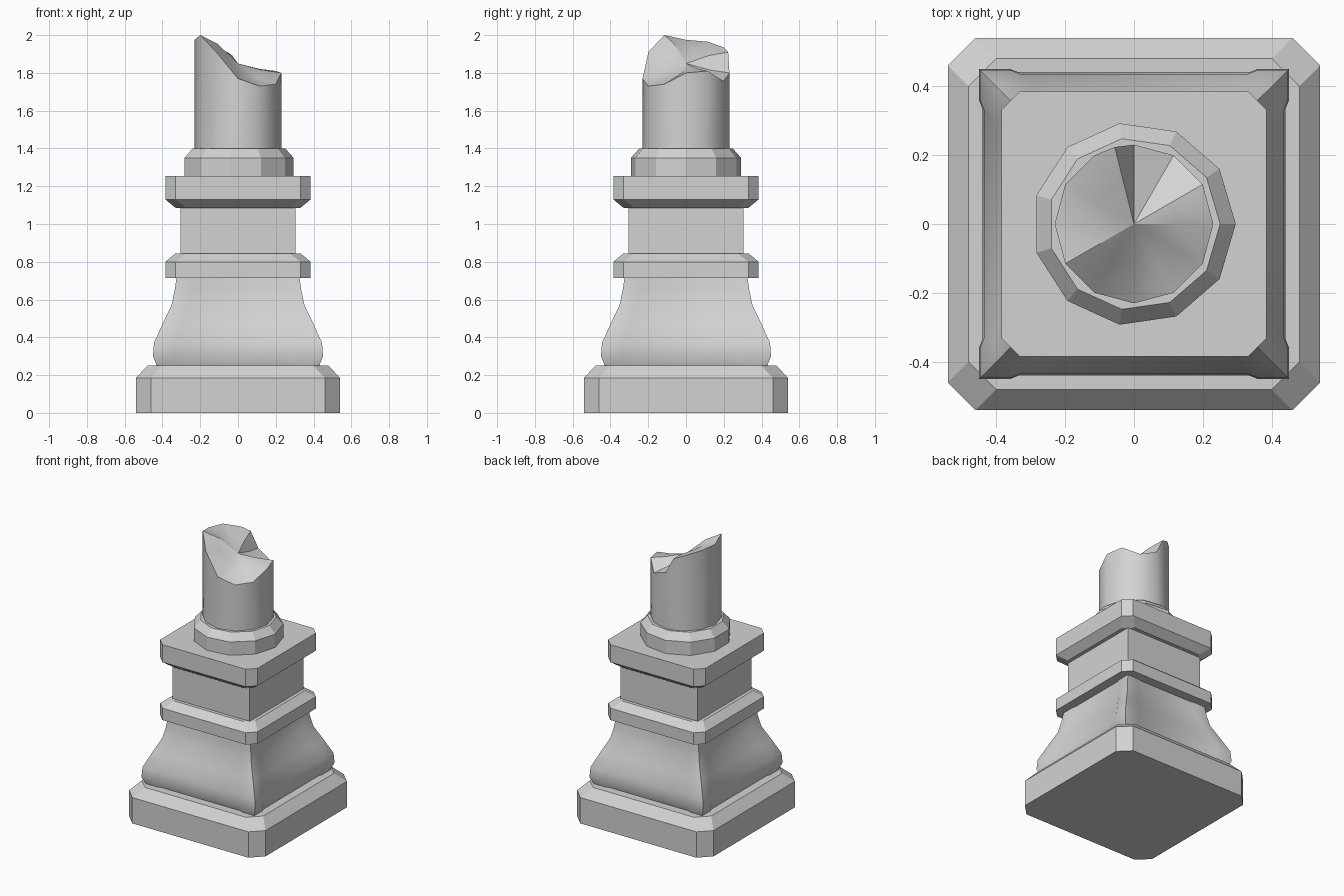
import bpy
import bmesh
from math import cos, sin, pi, radians

if "Cube" in bpy.data.objects:
    bpy.data.objects.remove(bpy.data.objects["Cube"], do_unlink=True)

GREY = (0.65, 0.65, 0.65, 1.0)
stone = bpy.data.materials.new("grey_stone")
stone.use_nodes = True
stone.diffuse_color = GREY
stone.node_tree.nodes["Principled BSDF"].inputs["Base Color"].default_value = GREY


def finish(name, bm, smooth=None):
    bmesh.ops.recalc_face_normals(bm, faces=bm.faces)
    mesh = bpy.data.meshes.new(name)
    bm.to_mesh(mesh)
    bm.free()
    mesh.materials.append(stone)
    obj = bpy.data.objects.new(name, mesh)
    bpy.context.collection.objects.link(obj)
    if smooth:
        bpy.ops.object.select_all(action="DESELECT")
        obj.select_set(True)
        bpy.context.view_layer.objects.active = obj
        bpy.ops.object.shade_smooth_by_angle(angle=radians(smooth))
    return obj


def bridge(bm, low, high):
    n = len(low)
    for i in range(n):
        j = (i + 1) % n
        bm.faces.new((low[i], low[j], high[j], high[i]))


def loft(name, sections, smooth=None):
    """Join closed rings of points, capped at both ends."""
    bm = bmesh.new()
    rings = [[bm.verts.new(p) for p in s] for s in sections]
    for low, high in zip(rings, rings[1:]):
        bridge(bm, low, high)
    bm.faces.new(rings[0][::-1])
    bm.faces.new(rings[-1])
    return finish(name, bm, smooth)


def turned(points, z):
    """Repeat one side's points around the four sides."""
    ring = []
    for k in range(4):
        c, s = (1, 0, -1, 0)[k], (0, 1, 0, -1)[k]
        ring += [(x * c - y * s, x * s + y * c, z) for x, y in points]
    return ring


def slab(half, cut, z):
    return turned([(cut - half, -half), (half - cut, -half)], z)


def polygon(radius, sides, z):
    return [(radius * cos(2 * pi * i / sides), radius * sin(2 * pi * i / sides), z)
            for i in range(sides)]


def flared(ridge, panel, z):
    """Square section with a raised sharp ridge on each corner."""
    a, b = ridge - 0.09, ridge - 0.115
    return turned([(-a, -ridge), (-b, -panel), (b, -panel), (a, -ridge), (ridge, -ridge)], z)


# Plinth with cut corners and a sloped upper edge
loft("plinth", [slab(0.54, 0.08, 0), slab(0.54, 0.08, 0.185), slab(0.48, 0.08, 0.25)])

# Flared body
body = [(0.43, 0.42, 0.25), (0.45, 0.44, 0.30), (0.445, 0.435, 0.37),
        (0.40, 0.39, 0.47), (0.352, 0.342, 0.57), (0.335, 0.326, 0.65), (0.325, 0.318, 0.72)]
loft("flared_body", [flared(*level) for level in body], 35)

# Mouldings and the square neck between them
loft("lower_moulding", [slab(0.385, 0.055, 0.715), slab(0.385, 0.055, 0.80),
                        slab(0.33, 0.055, 0.845)])
loft("square_neck", [turned([(0.305, -0.305)], z) for z in (0.84, 1.09)])
loft("upper_moulding", [slab(0.33, 0.055, 1.085), slab(0.385, 0.055, 1.13),
                        slab(0.385, 0.055, 1.255)])

# Faceted collar under the shaft
loft("shaft_collar", [polygon(0.295, 11, 1.25), polygon(0.295, 11, 1.35),
                      polygon(0.25, 11, 1.40)])

# Broken shaft: rim heights by angle in degrees
rim = {0: 1.80, 30: 1.81, 60: 1.755, 90: 1.80, 104: 1.91, 120: 1.935, 150: 1.965,
       180: 1.975, 210: 2.0, 240: 1.91, 270: 1.77, 300: 1.73, 330: 1.74}
bm = bmesh.new()


def shaft_ring(scale, height):
    return [bm.verts.new((0.23 * scale * cos(radians(a)), 0.23 * scale * sin(radians(a)), height(z)))
            for a, z in rim.items()]


CORE = 1.85
foot = shaft_ring(1, lambda z: 1.36)
edge = shaft_ring(1, lambda z: z)
inner = shaft_ring(0.55, lambda z: CORE + 0.7 * (z - CORE))
bridge(bm, foot, edge)
bridge(bm, edge, inner)
centre = bm.verts.new((0, 0, CORE))
for i, v in enumerate(inner):
    bm.faces.new((v, inner[(i + 1) % len(inner)], centre))
bm.faces.new(foot[::-1])
finish("broken_shaft", bm, 33)
